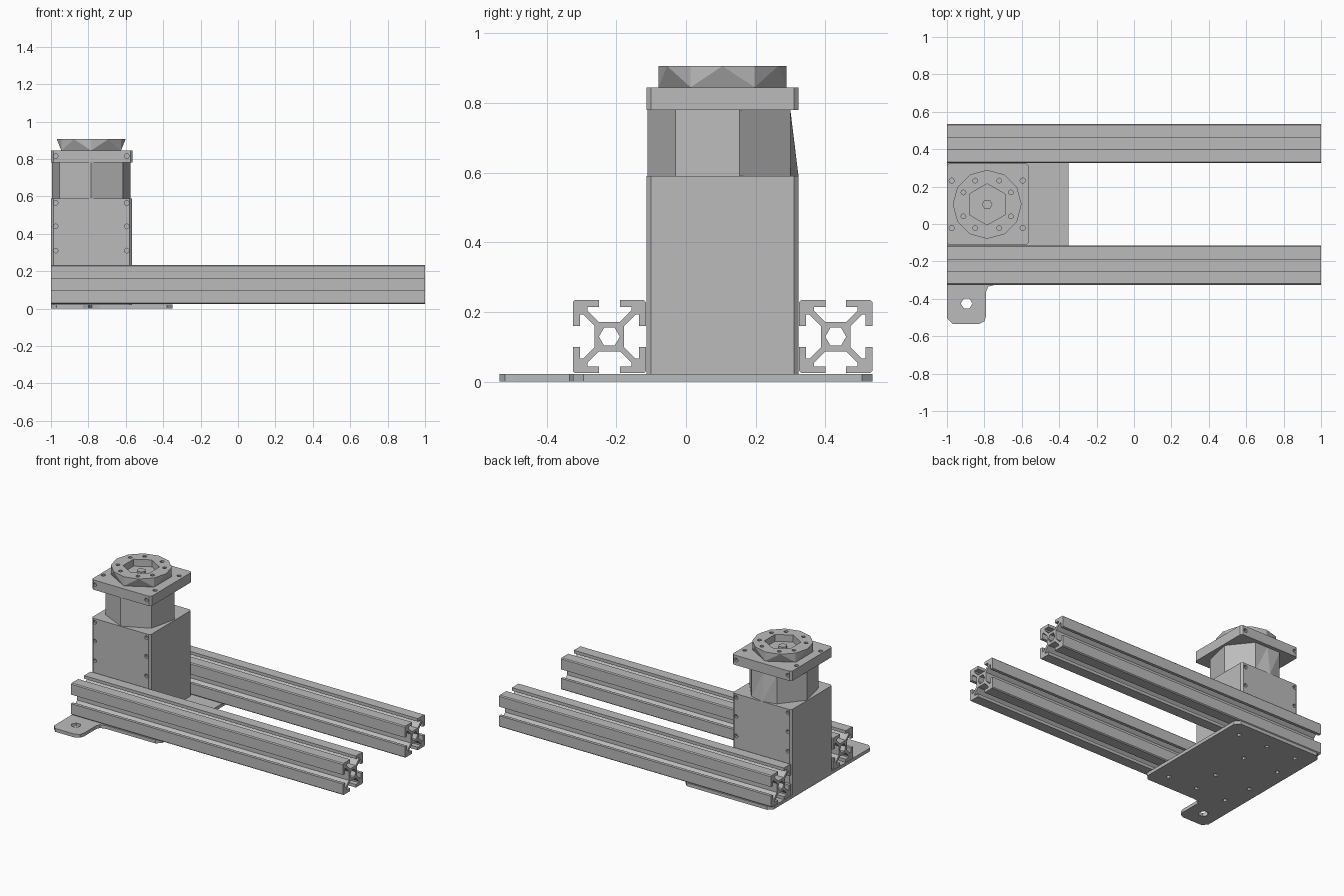
import bpy, bmesh
from math import radians, sin, cos, pi
from mathutils import Vector

cube = bpy.data.objects.get("Cube")
if cube:
    bpy.data.objects.remove(cube, do_unlink=True)

grey = bpy.data.materials.new("machined_grey")
grey.use_nodes = True
grey.diffuse_color = (0.5, 0.5, 0.5, 1)
grey.node_tree.nodes["Principled BSDF"].inputs["Base Color"].default_value = (0.5, 0.5, 0.5, 1)

CX, CY = -0.785, 0.105       # axis of the tower
HALF = 0.218                 # half width of the tower


def ring(n, r, x=0, y=0, start=90):
    """Regular polygon as 2D points."""
    return [(x + r * cos(radians(start) + 2 * pi * i / n),
             y + r * sin(radians(start) + 2 * pi * i / n)) for i in range(n)]


def chamfered(x0, x1, y0, y1, c):
    """Rectangle with cut corners."""
    return [(x0 + c, y0), (x1 - c, y0), (x1, y0 + c), (x1, y1 - c),
            (x1 - c, y1), (x0 + c, y1), (x0, y1 - c), (x0, y0 + c)]


def place(axis, u, v, w):
    return Vector({"x": (w, u, v), "y": (u, w, v), "z": (u, v, w)}[axis])


def add_prism(bm, pts, lo, hi, axis="z"):
    a = [bm.verts.new(place(axis, u, v, lo)) for u, v in pts]
    b = [bm.verts.new(place(axis, u, v, hi)) for u, v in pts]
    bm.faces.new(a[::-1])
    bm.faces.new(b)
    for i in range(len(a)):
        j = (i + 1) % len(a)
        bm.faces.new((a[i], a[j], b[j], b[i]))


def finish(bm, name):
    bmesh.ops.recalc_face_normals(bm, faces=bm.faces[:])
    mesh = bpy.data.meshes.new(name)
    bm.to_mesh(mesh)
    bm.free()
    mesh.materials.append(grey)
    obj = bpy.data.objects.new(name, mesh)
    bpy.context.collection.objects.link(obj)
    return obj


def build(name, prisms):
    bm = bmesh.new()
    for p in prisms:
        add_prism(bm, *p)
    return finish(bm, name)


def cut(obj, prisms):
    """Subtract a set of prisms and apply the result."""
    cutter = build("cutter", prisms)
    cutter.hide_render = True
    mod = obj.modifiers.new("holes", "BOOLEAN")
    mod.operation, mod.solver, mod.object = "DIFFERENCE", "EXACT", cutter
    bpy.context.view_layer.objects.active = obj
    bpy.ops.object.modifier_apply(modifier=mod.name)
    bpy.data.objects.remove(cutter, do_unlink=True)


# Base plate with mounting tab
outline = [(-0.97, -0.535), (-0.83, -0.535), (-0.80, -0.52), (-0.79, -0.49), (-0.79, -0.36),
           (-0.78, -0.335), (-0.74, -0.325), (-0.38, -0.325), (-0.35, -0.295), (-0.35, 0.505),
           (-0.38, 0.535), (-0.97, 0.535), (-1, 0.505), (-1, -0.505)]
base = build("base_plate", [(outline, 0, 0.022)])
spots = [(x, y) for x in (-0.455, -0.67, -0.89) for y in (-0.22, 0.43)]
spots += [(CX + sx * 0.13, CY + sy * 0.13) for sx in (-1, 1) for sy in (-1, 1)]
cut(base, [(ring(6, 0.015, x, y), -0.1, 0.1) for x, y in spots]
    + [(ring(6, 0.031, -0.895, -0.425, 0), -0.1, 0.1)])

# Slotted rails: half of one quadrant, mirrored and turned four times
half = [(0.030, 0.042), (0.063, 0.075), (0.063, 0.085), (0.030, 0.085), (0.030, 0.105), (0.099, 0.105)]
quadrant = half + [(v, u) for u, v in reversed(half)]
profile = []
for k in range(4):
    c, s = (1, 0, -1, 0)[k], (0, -1, 0, 1)[k]
    profile += [(u * c - v * s, u * s + v * c) for u, v in quadrant]
for name, y in (("front_rail", -0.22), ("back_rail", 0.43)):
    rail = build(name, [([(y + u, 0.129 + v) for u, v in profile], -1, 1, "x")])
    cut(rail, [(ring(6, 0.03, y, 0.129, 0), -1.1, 1.1, "x")])


def side_holes(heights):
    """Screw sockets in the front and back faces."""
    return [(ring(8, 0.013, CX + sx * 0.19, z), CY + sy * HALF - 0.02, CY + sy * HALF + 0.02, "y")
            for z in heights for sx in (-1, 1) for sy in (-1, 1)]


# Motor housing
square = chamfered(-1, CX + HALF, CY - HALF, CY + HALF, 0.013)
housing = build("motor_housing", [(square, 0.022, 0.59)])
cut(housing, side_holes((0.31, 0.44, 0.565)))

# Faceted neck with seven sides, the back one pushed out at the bottom
step = 360 / 7
low = ring(7, 0.216, CX, CY, 90 + step / 2)
high = list(low)
low.append((CX, CY + HALF))
high.append((CX, CY + 0.194))
bm = bmesh.new()
a = [bm.verts.new((x, y, 0.59)) for x, y in low]
b = [bm.verts.new((x, y, 0.78)) for x, y in high]
bm.faces.new(a)
bm.faces.new(b)
for i in range(8):
    j = (i + 1) % 8
    bm.faces.new((a[i], a[j], b[j]))
    bm.faces.new((a[i], b[j], b[i]))
finish(bm, "neck")

# Square top plate
top = build("top_plate", [(chamfered(-1, CX + HALF + 0.004, CY - HALF, CY + HALF, 0.013), 0.78, 0.845)])
cut(top, side_holes((0.815,))
    + [(ring(8, 0.014, CX + sx * 0.19, CY + sy * 0.127), 0.81, 0.9) for sx in (-1, 1) for sy in (-1, 1)])

# Output flange: hexagon below, twelve sides above
bm = bmesh.new()
a = [bm.verts.new((x, y, 0.845)) for x, y in ring(6, 0.184, CX, CY)]
b = [bm.verts.new((x, y, 0.906)) for x, y in ring(12, 0.184, CX, CY)]
bm.faces.new(a)
bm.faces.new(b)
for i in range(6):
    j, p, m, q = (i + 1) % 6, 2 * i, 2 * i + 1, (2 * i + 2) % 12
    bm.faces.new((a[i], a[j], b[m]))
    bm.faces.new((a[i], b[m], b[p]))
    bm.faces.new((a[j], b[q], b[m]))
flange = finish(bm, "output_flange")
bolts = [(sx * u, sy * v) for u, v in ((0.064, 0.127), (0.127, 0.064)) for sx in (-1, 1) for sy in (-1, 1)]
cut(flange, [(ring(6, 0.11, CX, CY), 0.86, 1)]
    + [(ring(8, 0.013, CX + x, CY + y), 0.875, 1) for x, y in bolts])
build("center_hub", [(ring(6, 0.028, CX, CY, 0), 0.855, 0.88)])
